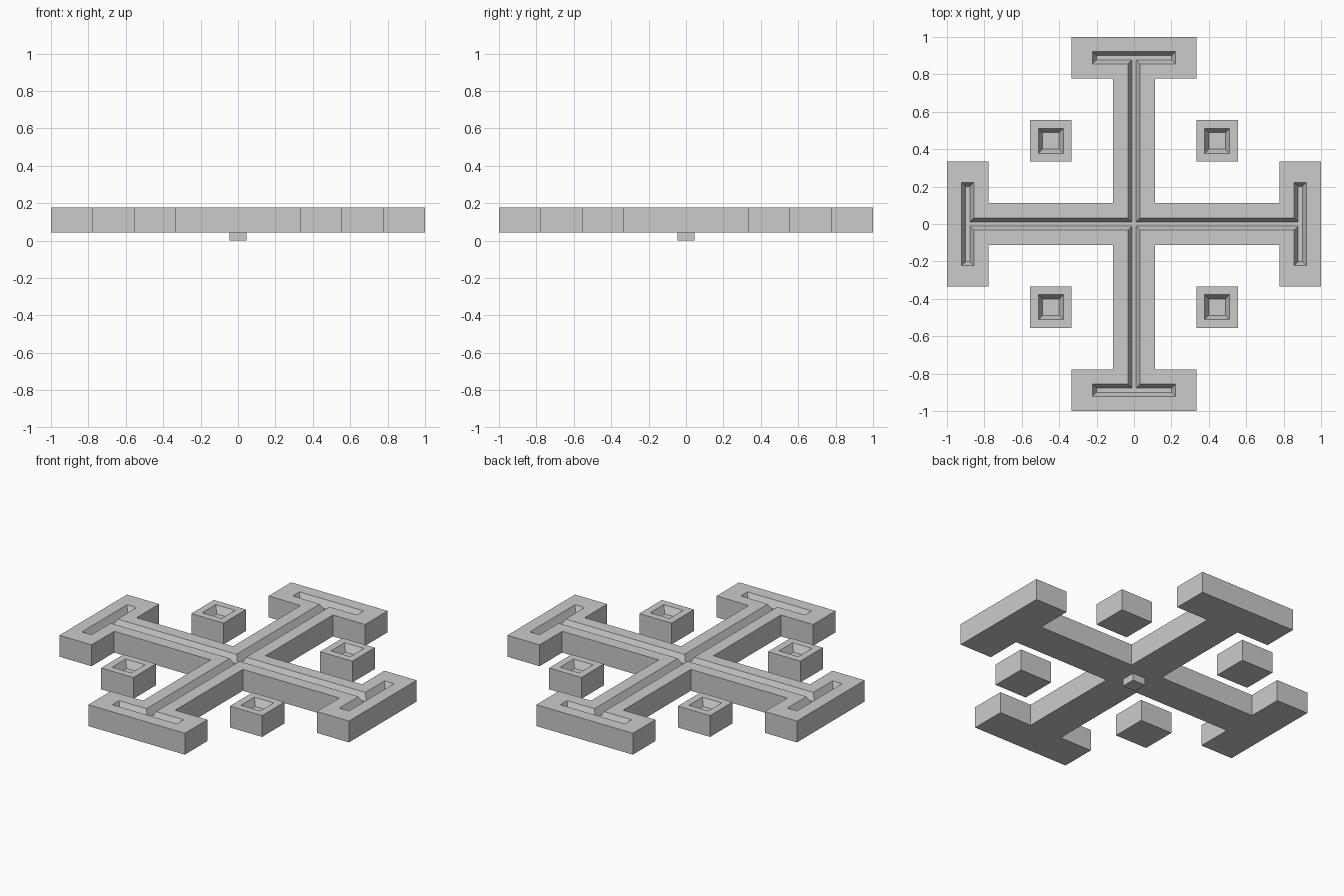
import bpy, bmesh

if "Cube" in bpy.data.objects:
    bpy.data.objects.remove(bpy.data.objects["Cube"])

U = 1 / 9                      # design grid unit
BOTTOM, TOP = 0.4 * U, 1.6 * U
DEPTH = 0.4 * U                # groove depth
SLOPE = 0.2 * U                # groove wall run


def potent(arm, inner, outer, bar):
    """Outline of a cross whose four arms end in crossbars."""
    quarter = [(arm, arm), (arm, inner), (bar, inner), (bar, outer)]
    quarter = [(inner, -bar), (outer, -bar), (outer, bar), (inner, bar),
               (inner, arm), (arm, arm), (arm, inner)]
    pts = []
    for _ in range(4):
        pts += quarter
        quarter = [(-y, x) for x, y in quarter]
    return pts


def square(cx, cy, h):
    return [(cx - h, cy - h), (cx + h, cy - h), (cx + h, cy + h), (cx - h, cy + h)]


def loft(name, low, high, z0, z1):
    """Closed solid between two matching outlines."""
    bm = bmesh.new()
    a = [bm.verts.new((x, y, z0)) for x, y in low]
    b = [bm.verts.new((x, y, z1)) for x, y in high]
    bm.faces.new(a[::-1])
    bm.faces.new(b)
    n = len(a)
    for i in range(n):
        j = (i + 1) % n
        bm.faces.new((a[i], a[j], b[j], b[i]))
    me = bpy.data.meshes.new(name)
    bm.to_mesh(me)
    bm.free()
    ob = bpy.data.objects.new(name, me)
    bpy.context.collection.objects.link(ob)
    return ob


def grooved(name, body, outline):
    """Solid with a tapered recess; outline(o) gives the recess grown by o."""
    ob = loft(name, body, body, BOTTOM, TOP)
    over = 0.5                 # cutter continues its slope above the top
    cut = loft(name + "_cutter", outline(-SLOPE), outline(SLOPE * over),
               TOP - DEPTH, TOP + DEPTH * over)
    cut.hide_render = True
    mod = ob.modifiers.new("groove", 'BOOLEAN')
    mod.operation, mod.solver, mod.object = 'DIFFERENCE', 'EXACT', cut
    bpy.context.view_layer.objects.active = ob
    bpy.ops.object.modifier_apply(modifier=mod.name)
    bpy.data.objects.remove(cut)


# main cross with a matching groove
grooved("main_cross", potent(U, 7 * U, 9 * U, 3 * U),
        lambda o: potent(0.3 * U + o, 7.7 * U - o, 8.3 * U + o, 2 * U + o))

# four small corner blocks, each with a square recess
for sx in (-1, 1):
    for sy in (-1, 1):
        cx, cy = 4 * U * sx, 4 * U * sy
        grooved("corner_block", square(cx, cy, U),
                lambda o: square(cx, cy, 0.6 * U + o))

# mounting peg under the centre
peg = square(0, 0, 0.4 * U)
loft("peg", peg, peg, 0, BOTTOM)
